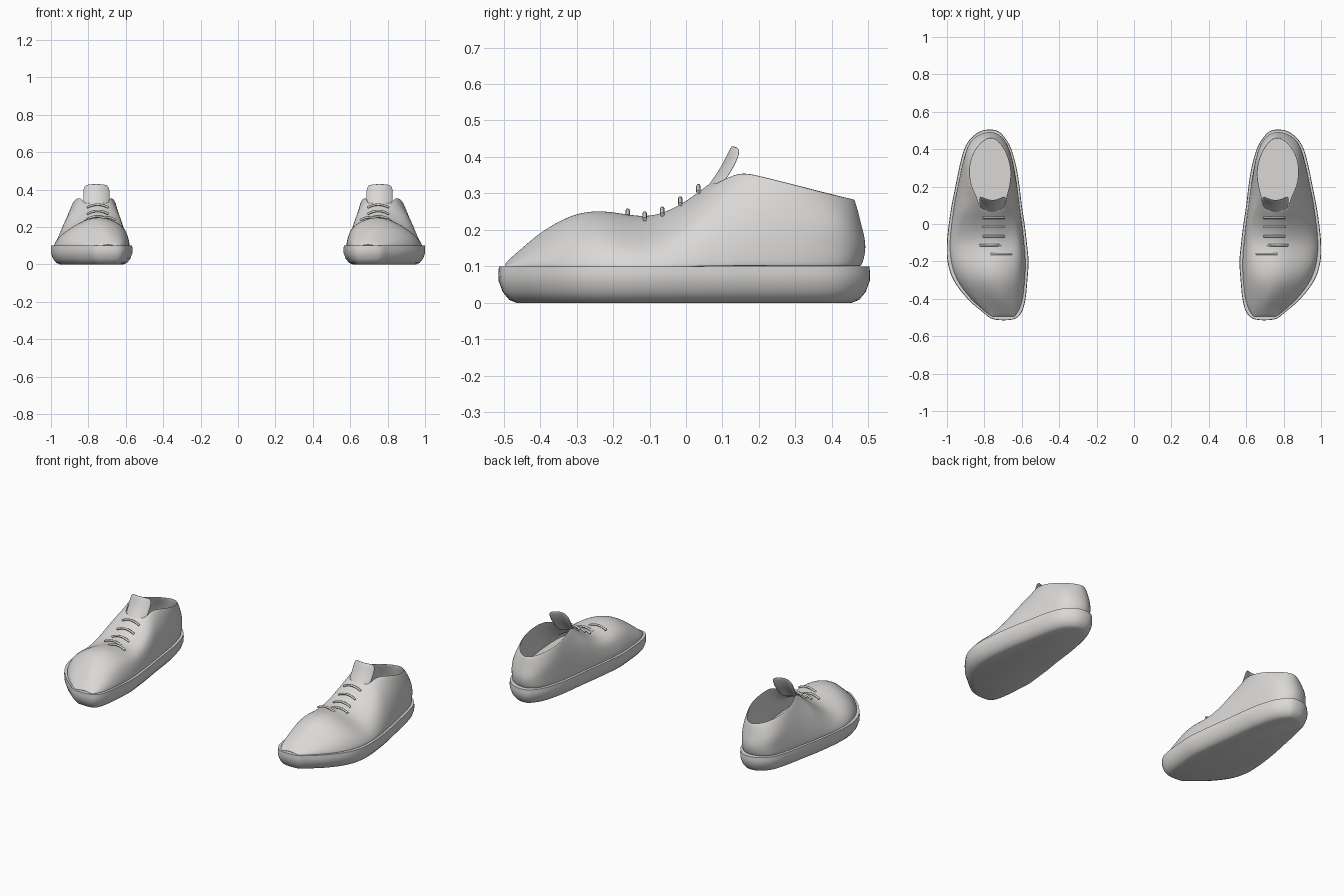
import bpy, bmesh, math
from mathutils import Vector

if "Cube" in bpy.data.objects:
    bpy.data.objects.remove(bpy.data.objects["Cube"])

mat = bpy.data.materials.new("light grey")
mat.use_nodes = True
grey = (0.7, 0.69, 0.68, 1)
mat.diffuse_color = grey
mat.node_tree.nodes["Principled BSDF"].inputs["Base Color"].default_value = grey


def finish(obj, subdiv=0, thickness=0):
    """Add thickness and smoothing, then mirror into a pair."""
    obj.data.materials.append(mat)
    if thickness:
        mod = obj.modifiers.new("thickness", "SOLIDIFY")
        mod.thickness = thickness
        mod.offset = -1
    if subdiv:
        mod = obj.modifiers.new("smoothing", "SUBSURF")
        mod.levels = mod.render_levels = subdiv
    mod = obj.modifiers.new("pair", "MIRROR")
    mod.use_mirror_merge = False


def mesh_object(name, bm):
    mesh = bpy.data.meshes.new(name)
    bm.to_mesh(mesh)
    bm.free()
    obj = bpy.data.objects.new(name, mesh)
    bpy.context.collection.objects.link(obj)
    bpy.ops.object.select_all(action="DESELECT")
    obj.select_set(True)
    bpy.context.view_layer.objects.active = obj
    bpy.ops.object.shade_smooth_by_angle(angle=math.radians(50))
    return obj


def closed_spline(points, steps):
    """Smooth closed loop through the given points."""
    n, out = len(points), []
    for i in range(n):
        a, b, c, d = (points[(i + k) % n] for k in (-1, 0, 1, 2))
        for s in range(steps):
            t = s / steps
            out.append(b + (c - a) * t / 2 + (a - b * 2.5 + c * 2 - d / 2) * t * t
                       + (b * 3 - a - c * 3 + d) * t ** 3 / 2)
    return out


# Sole: outline as (y, outer x, inner x), stacked in rings
edges = [(-.47, .81, .6), (-.4, .89, .58), (-.3, .965, .57), (-.2, .997, .564),
         (-.1, 1, .573), (0, .99, .585), (.1, .975, .6), (.2, .955, .612),
         (.3, .935, .628), (.4, .908, .656), (.46, .87, .69), (.5, .81, .735)]
loop = [Vector((xo, y)) for y, xo, xi in edges]
loop += [Vector((xi, y)) for y, xo, xi in reversed(edges)]
loop += [Vector((.645, -.51)), Vector((.75, -.51))]
outline = closed_spline(loop, 4)
bm = bmesh.new()
rings = []
for inset, z in [(.05, 0), (.03, .008), (.012, .03), (.001, .06), (0, .08), (.002, .1)]:
    ring = []
    for i, p in enumerate(outline):
        d = outline[(i + 1) % len(outline)] - outline[i - 1]
        inward = Vector((-d.y, d.x)).normalized() * inset
        ring.append(bm.verts.new((*(p + inward), z)))
    rings.append(ring)
for low, high in zip(rings, rings[1:]):
    for i in range(len(low)):
        bm.faces.new((low[i - 1], low[i], high[i], high[i - 1]))
bm.faces.new(rings[0])
bm.faces.new(rings[-1])
bmesh.ops.recalc_face_normals(bm, faces=bm.faces)
finish(mesh_object("sole", bm))

# Upper: stations of y, outer x, inner x, outer shoulder x z,
# inner shoulder x z, top edge outer x, inner x, z, y
front = [
    (-.5, .77, .63, .74, .102, .65, .102, .72, .67, .104, -.5),
    (-.46, .82, .6, .775, .125, .63, .125, .735, .665, .142, -.455),
    (-.4, .89, .58, .83, .155, .63, .16, .77, .67, .182, -.4),
    (-.3, .965, .57, .89, .195, .615, .2, .82, .67, .24, -.3),
    (-.2, .995, .565, .92, .185, .61, .205, .82, .67, .24, -.2),
    (-.1, 1, .575, .915, .168, .61, .2, .815, .68, .215, -.1),
    (0, .99, .585, .905, .225, .62, .23, .815, .69, .262, 0),
    (.07, .98, .595, .9, .28, .63, .275, .825, .69, .325, .075)]
back = [
    (.135, .97, .603, .9, .29, .637, .285, .837, .683, .367, .14),
    (.2, .955, .612, .91, .28, .635, .275, .875, .66, .353, .2),
    (.3, .935, .628, .91, .245, .64, .245, .888, .65, .328, .3),
    (.4, .908, .656, .9, .225, .66, .225, .862, .68, .306, .385),
    (.46, .87, .69, .865, .215, .695, .215, .815, .718, .292, .445),
    (.5, .765, .765, .765, .205, .765, .205, .765, .765, .286, .472)]
bm = bmesh.new()
rows = []
for k, (y, xo, xi, sox, soz, six, siz, tox, tix, tz, ty) in enumerate(front + back):
    def side(x, sx, sz, tx):
        x += .01 if x < .765 else -.01 if x > .765 else 0
        base_y = max(y, -.5) if y < .49 else .493
        return [(x, base_y, .098),
                (x + (sx - x) * .3, y + .01 * (y > .45), .1 + (sz - .1) * .5),
                (sx, y + (ty - y) * .2, sz), (tx, ty, tz)]
    crest = [((tox + tix) / 2, ty, tz + (.018 if y > -.45 else .004))]
    row = side(xo, sox, soz, tox) + crest + side(xi, six, siz, tix)[::-1]
    rows.append([bm.verts.new(p) for p in row])
for k, (a, b) in enumerate(zip(rows, rows[1:])):
    for j in range(8):
        if k < len(front) - 1 or j not in (3, 4):
            bm.faces.new((a[j], b[j], b[j + 1], a[j + 1]))
bmesh.ops.delete(bm, geom=[v for v in bm.verts if not v.link_faces], context="VERTS")
bmesh.ops.remove_doubles(bm, verts=bm.verts, dist=.0005)
finish(mesh_object("upper", bm), 3, .01)

# Tongue: curved strip rising from the throat
bm = bmesh.new()
rows = []
for y, z, half in [(.03, .285, .06), (.07, .337, .072), (.1, .382, .075), (.122, .434, .072)]:
    rows.append([bm.verts.new((.757 - u * half, y + .028 * u * u, z - .008 * u * u))
                 for u in (-1, -.5, 0, .5, 1)])
for a, b in zip(rows, rows[1:]):
    for j in range(4):
        bm.faces.new((a[j], b[j], b[j + 1], a[j + 1]))
finish(mesh_object("tongue", bm), 2, .01)

# Laces: five arched cords
for n, (x, y, z) in enumerate([(.71, -.16, .253), (.767, -.113, .245), (.75, -.065, .258),
                               (.75, -.016, .286), (.75, .034, .32)]):
    curve = bpy.data.curves.new("lace", "CURVE")
    curve.dimensions = "3D"
    curve.bevel_depth = .006
    curve.bevel_resolution = 2
    curve.use_fill_caps = True
    spline = curve.splines.new("POLY")
    spline.points.add(8)
    for i, point in enumerate(spline.points):
        u = i / 4 - 1
        point.co = (x + .057 * u, y, z - .016 * u * u, 1)
    lace = bpy.data.objects.new(f"lace_{n + 1}", curve)
    bpy.context.collection.objects.link(lace)
    finish(lace)
